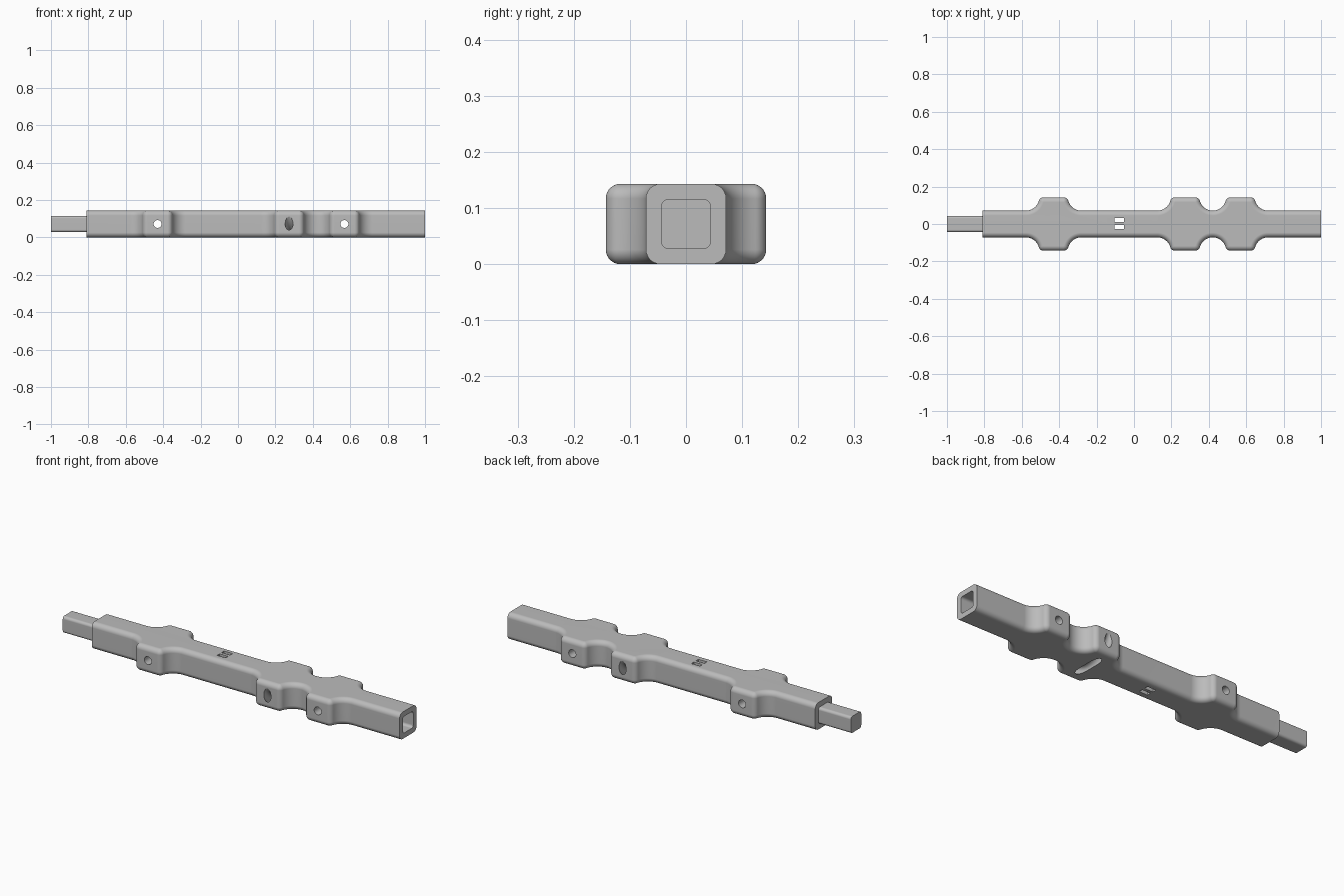
import bpy, bmesh, math
from mathutils import Vector

cube = bpy.data.objects.get("Cube")
if cube:
    bpy.data.objects.remove(cube, do_unlink=True)

grey = bpy.data.materials.new("plain grey")
grey.use_nodes = True
colour = (0.5, 0.5, 0.5, 1)
grey.diffuse_color = colour
grey.node_tree.nodes["Principled BSDF"].inputs["Base Color"].default_value = colour

HALF = 0.0715            # half the bar's square section
MID = HALF               # height of the bar's axis
LUG_Y = 2 * HALF         # reach of the lugs
LUG_HALF = 0.0765        # half length of a lug
FILLET = LUG_Y - HALF    # hollow beside each lug
ROUND = 0.026            # rounding of the long edges
CORNER = ROUND + 0.0005  # rounding of the lug corners
LUGS = (-0.43, 0.273, 0.273 + 2 * (LUG_HALF + FILLET))
BAR_START, BAR_END = -0.81, 1.0


def make_object(name, bm):
    bmesh.ops.recalc_face_normals(bm, faces=bm.faces)
    mesh = bpy.data.meshes.new(name)
    bm.to_mesh(mesh)
    bm.free()
    mesh.materials.append(grey)
    ob = bpy.data.objects.new(name, mesh)
    bpy.context.collection.objects.link(ob)
    return ob


def loft(name, rings):
    """Skin a stack of equal rings and close both ends."""
    bm = bmesh.new()
    loops = [[bm.verts.new(p) for p in ring] for ring in rings]
    n = len(loops[0])
    for a, b in zip(loops, loops[1:]):
        for i in range(n):
            j = (i + 1) % n
            bm.faces.new((a[i], a[j], b[j], b[i]))
    bm.faces.new(loops[0])
    bm.faces.new(loops[-1])
    return make_object(name, bm)


def arc(cx, cy, r, start, end, steps):
    return [(cx + r * math.cos(start + (end - start) * i / steps),
             cy + r * math.sin(start + (end - start) * i / steps))
            for i in range(steps + 1)]


def outline(inset):
    """Plan of the bar with its lugs, moved inwards by inset."""
    tilt = math.asin(CORNER / (FILLET + CORNER))
    reach = math.sqrt((FILLET + CORNER) ** 2 - CORNER ** 2)
    side = [(BAR_START, HALF - inset)]
    for c in LUGS:
        hollow = c - LUG_HALF - FILLET
        rise = arc(hollow, LUG_Y, FILLET + inset, -math.pi / 2, -tilt, 12)
        rise += arc(hollow + reach, LUG_Y - CORNER, CORNER - inset,
                    math.pi - tilt, math.pi / 2, 8)[1:]
        fall = [(2 * c - x, y) for x, y in reversed(rise)]
        for p in rise + fall:
            if (Vector(p) - Vector(side[-1])).length > 1e-5:
                side.append(p)
    side.append((BAR_END, HALF - inset))
    return side + [(x, -y) for x, y in reversed(side)]


def rounded_bar(name, x0, x1, half, r):
    """Square bar along x with rounded long edges."""
    section = []
    for k, (sy, sz) in enumerate(((1, 1), (-1, 1), (-1, -1), (1, -1))):
        section += arc(sy * (half - r), MID + sz * (half - r), r,
                       k * math.pi / 2, (k + 1) * math.pi / 2, 6)
    return loft(name, [[(x, y, z) for y, z in section] for x in (x0, x1)])


def cut(target, cutter):
    cutter.hide_render = True
    mod = target.modifiers.new("cut", 'BOOLEAN')
    mod.operation = 'DIFFERENCE'
    mod.solver = 'EXACT'
    mod.object = cutter
    bpy.context.view_layer.objects.active = target
    bpy.ops.object.modifier_apply(modifier=mod.name)
    bpy.data.objects.remove(cutter, do_unlink=True)


def smooth(ob):
    bpy.ops.object.select_all(action='DESELECT')
    ob.select_set(True)
    bpy.context.view_layer.objects.active = ob
    bpy.ops.object.shade_smooth_by_angle(angle=math.radians(35))
    mod = ob.modifiers.new("flat_face_normals", 'WEIGHTED_NORMAL')
    mod.keep_sharp = True


# Bar with three pairs of lugs, rounded along its top and bottom edges
steps = 7
lower = []
for i in range(steps + 1):
    t = math.pi / 2 * i / steps
    lower.append((ROUND * (1 - math.sin(t)), ROUND * (1 - math.cos(t))))
levels = lower + [(d, 2 * MID - z) for d, z in reversed(lower)]
bar = loft("lugged_bar", [[(x, y, z) for x, y in outline(d)] for d, z in levels])

# Square socket in the open end
cut(bar, rounded_bar("socket_cutter", BAR_END - 0.2, BAR_END + 0.05, 0.044, 0.014))

# Straight cross holes through the outer lugs
for x in (LUGS[0], LUGS[2]):
    bpy.ops.mesh.primitive_cylinder_add(vertices=32, radius=0.021, depth=0.4,
                                        location=(x, 0, MID), rotation=(math.pi / 2, 0, 0))
    cut(bar, bpy.context.object)

# Curved channel in the middle lugs, opening as a slot underneath
bpy.ops.mesh.primitive_torus_add(major_segments=96, minor_segments=24,
                                 major_radius=0.178, minor_radius=0.021,
                                 location=(LUGS[1], 0, 0.178), rotation=(0, math.pi / 2, 0))
cut(bar, bpy.context.object)

# Two small strap slots through the top and bottom
for y in (0.021, -0.017):
    bpy.ops.mesh.primitive_cube_add(size=1, location=(-0.079, y, MID))
    slot = bpy.context.object
    slot.scale = (0.05, 0.021, 0.4)
    bpy.context.view_layer.update()
    cut(bar, slot)
smooth(bar)

# Square peg that fits a matching socket
peg = rounded_bar("square_peg", -1.0, BAR_START + 0.001, 0.044, 0.014)
smooth(peg)
